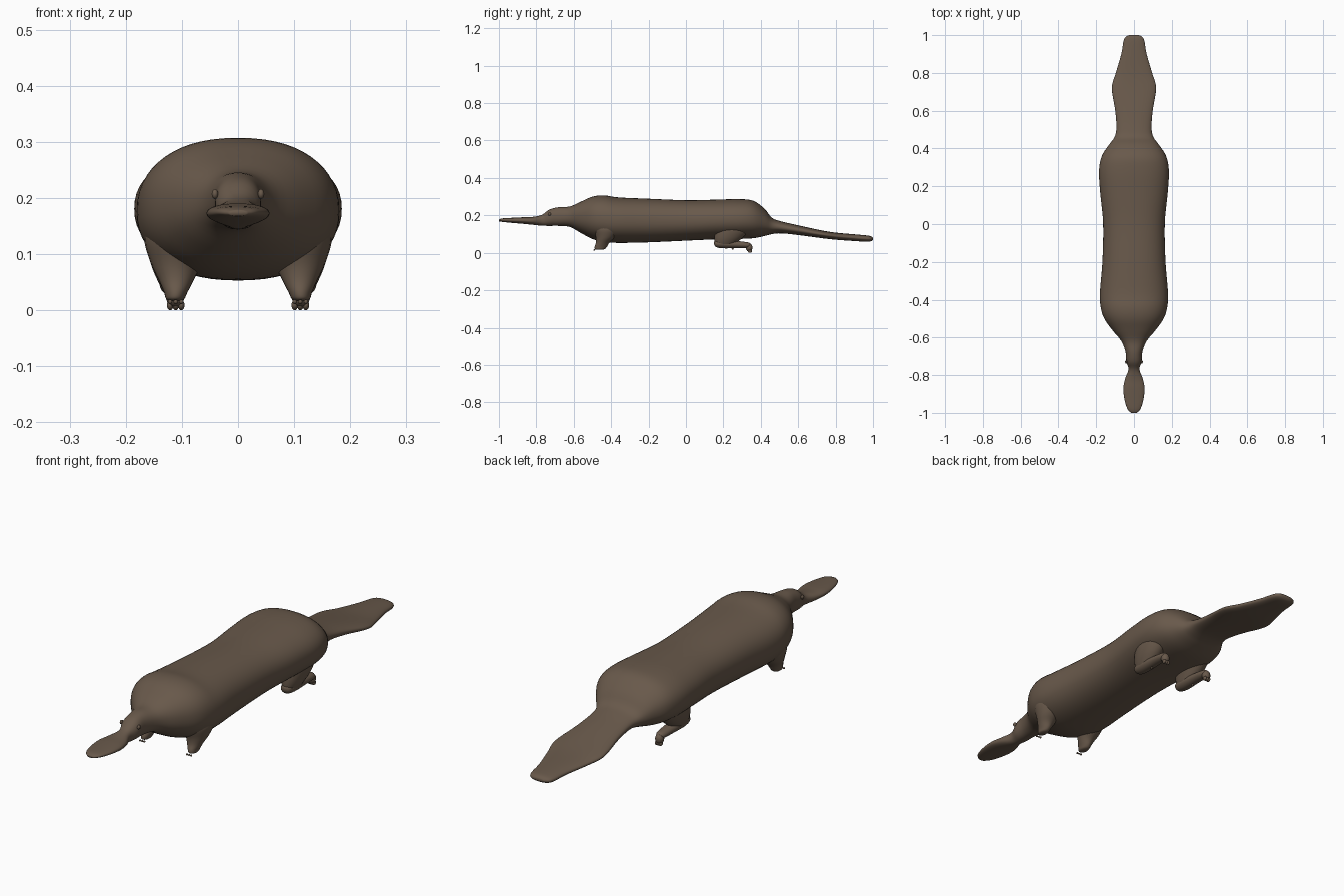
import bpy, bmesh, math
from mathutils import Vector

fur = bpy.data.materials.new("brown fur")
fur.diffuse_color = (0.14, 0.10, 0.07, 1)


def spline(points, steps):
    """Catmull-Rom resampling of a list of tuples."""
    pts = [Vector(p) for p in points]
    out = []
    for i in range(len(pts) - 1):
        a, b = pts[max(i - 1, 0)], pts[i]
        c, d = pts[i + 1], pts[min(i + 2, len(pts) - 1)]
        for k in range(steps):
            t = k / steps
            out.append(0.5 * (2 * b + (c - a) * t + (2 * a - 5 * b + 4 * c - d) * t ** 2
                              + (3 * b - a - 3 * c + d) * t ** 3))
    return out + [pts[-1]]


def finish(name, bm):
    bmesh.ops.recalc_face_normals(bm, faces=bm.faces)
    mesh = bpy.data.meshes.new(name)
    bm.to_mesh(mesh)
    bm.free()
    mesh.materials.append(fur)
    mesh.shade_smooth()
    ob = bpy.data.objects.new(name, mesh)
    bpy.context.collection.objects.link(ob)
    return ob


def loft(name, rings, place, power=2.0, sides=40):
    """Skin rounded rings; place(ring, u, v) maps the unit outline into space."""
    bm = bmesh.new()
    loops = []
    for r in rings:
        loop = []
        for i in range(sides):
            a = math.tau * i / sides
            c, s = math.cos(a), math.sin(a)
            u = math.copysign(abs(c) ** (2 / power), c)
            v = math.copysign(abs(s) ** (2 / power), s)
            loop.append(bm.verts.new(place(r, u, v)))
        loops.append(loop)
    for p, q in zip(loops, loops[1:]):
        for i in range(sides):
            j = (i + 1) % sides
            bm.faces.new((p[i], p[j], q[j], q[i]))
    bm.faces.new(loops[0])
    bm.faces.new(loops[-1])
    return finish(name, bm)


def ball(name, center, size):
    bm = bmesh.new()
    bmesh.ops.create_uvsphere(bm, u_segments=14, v_segments=10, radius=1)
    for v in bm.verts:
        v.co = Vector(center) + Vector(a * b for a, b in zip(v.co, size))
    return finish(name, bm)


def along_y(x):
    return lambda r, u, v: (x + u * r[1], r[0], (r[2] + r[3]) / 2 + v * (r[3] - r[2]) / 2)


# Bill, head, trunk and flat tail: y, half width, bottom z, top z
body = [
    (-1.0, 0.015, 0.168, 0.178), (-0.98, 0.034, 0.165, 0.184), (-0.93, 0.050, 0.160, 0.187),
    (-0.87, 0.056, 0.155, 0.190), (-0.82, 0.047, 0.150, 0.192), (-0.77, 0.029, 0.145, 0.203),
    (-0.73, 0.040, 0.144, 0.231), (-0.68, 0.044, 0.144, 0.244), (-0.62, 0.066, 0.138, 0.248),
    (-0.56, 0.115, 0.105, 0.274), (-0.50, 0.157, 0.074, 0.300), (-0.44, 0.176, 0.058, 0.307),
    (-0.36, 0.180, 0.053, 0.296), (-0.20, 0.167, 0.056, 0.289), (0.0, 0.163, 0.065, 0.281),
    (0.16, 0.178, 0.072, 0.284), (0.28, 0.185, 0.074, 0.287), (0.36, 0.170, 0.078, 0.278),
    (0.42, 0.132, 0.090, 0.235), (0.46, 0.103, 0.100, 0.187), (0.51, 0.093, 0.104, 0.168),
    (0.60, 0.099, 0.095, 0.147), (0.72, 0.117, 0.079, 0.121), (0.80, 0.096, 0.070, 0.108),
    (0.90, 0.067, 0.063, 0.099), (0.965, 0.056, 0.059, 0.093), (0.99, 0.045, 0.062, 0.088),
    (1.0, 0.025, 0.070, 0.080),
]
loft("body", spline(body, 4), along_y(0), power=2.25, sides=56)

for side, label in ((-1, "left"), (1, "right")):
    # Front leg flaring into the shoulder: z, x, y, half width, half depth
    leg = [(0.016, 0.112, -0.46, 0.006, 0.012), (0.020, 0.112, -0.46, 0.016, 0.026),
           (0.032, 0.111, -0.455, 0.021, 0.033), (0.055, 0.110, -0.445, 0.032, 0.036),
           (0.085, 0.110, -0.43, 0.046, 0.052), (0.130, 0.105, -0.42, 0.062, 0.075),
           (0.170, 0.095, -0.42, 0.055, 0.075)]
    loft(label + " front leg", spline(leg, 4),
         lambda r, u, v: (side * r[1] + u * r[3], r[2] + v * r[4], r[0]), sides=24)

    # Thigh flaring into the hip
    thigh = [(0.030, 0.112, 0.205, 0.018, 0.035), (0.050, 0.112, 0.21, 0.030, 0.055),
             (0.085, 0.112, 0.23, 0.044, 0.078), (0.130, 0.105, 0.25, 0.058, 0.095),
             (0.170, 0.095, 0.25, 0.055, 0.09)]
    loft(label + " thigh", spline(thigh, 4),
         lambda r, u, v: (side * r[1] + u * r[3], r[2] + v * r[4], r[0]), sides=24)

    # Hind foot trailing backwards, with a rounded paw
    foot = [(0.150, 0.008, 0.045, 0.060), (0.162, 0.022, 0.030, 0.068),
            (0.20, 0.028, 0.024, 0.072), (0.27, 0.025, 0.025, 0.064),
            (0.33, 0.020, 0.026, 0.056), (0.345, 0.008, 0.034, 0.050)]
    loft(label + " hind foot", spline(foot, 4), along_y(side * 0.112), sides=24)
    ball(label + " hind paw", (side * 0.112, 0.338, 0.028), (0.018, 0.018, 0.022))

    # Toes and claws
    for k in (-1, 0, 1):
        x = side * 0.111 + k * 0.010
        ball(label + " front claw", (x, -0.49, 0.015), (0.004, 0.005, 0.004))
        ball(label + " hind toe", (x, 0.342, 0.009), (0.006, 0.011, 0.009))
    ball(label + " spur", (side * 0.112, 0.25, 0.021), (0.004, 0.006, 0.005))

    # Eyes
    ball(label + " eye", (side * 0.041, -0.73, 0.207), (0.006, 0.009, 0.009))
